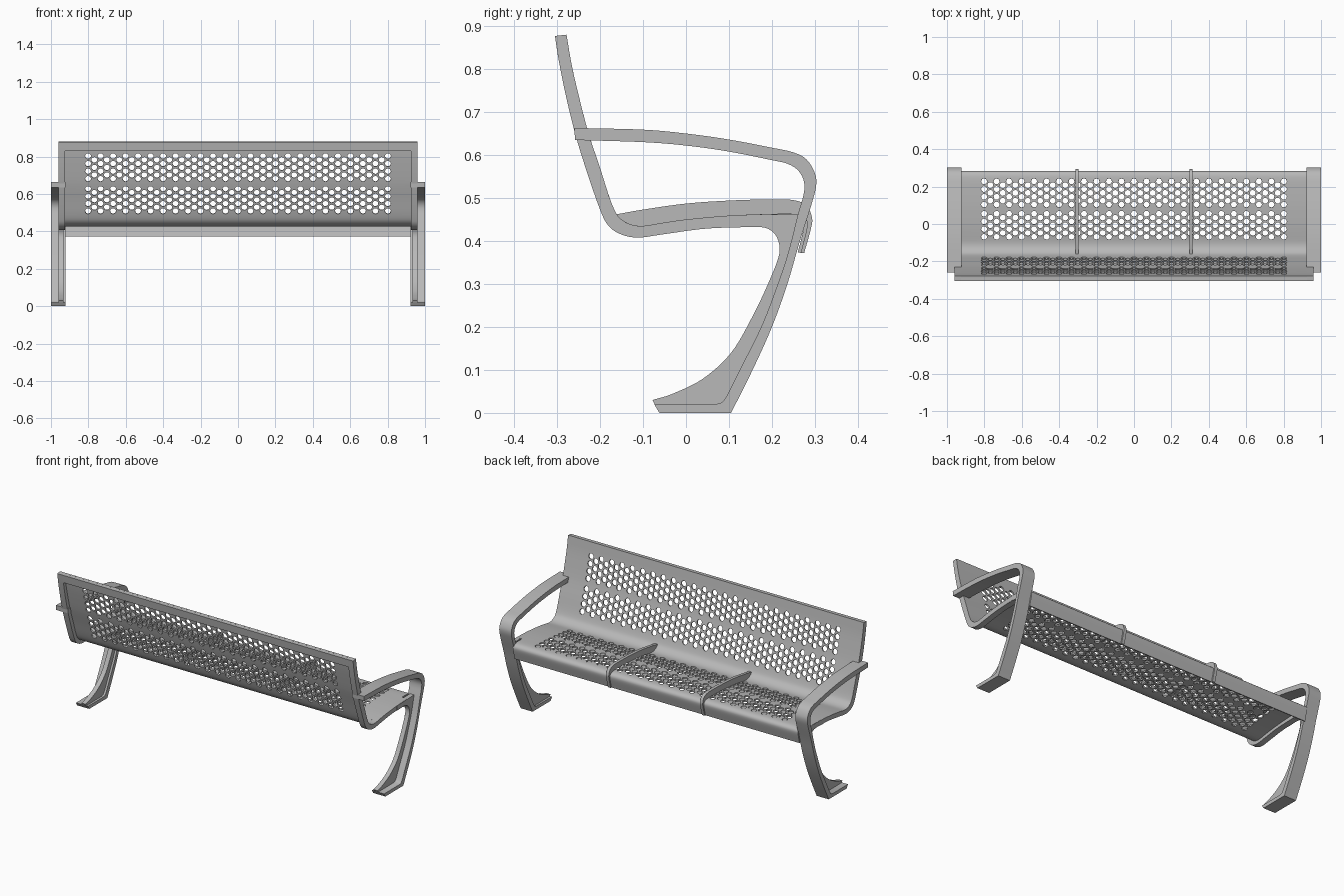
import bpy, bmesh, math
from mathutils import Vector

cube = bpy.data.objects.get("Cube")
if cube:
    bpy.data.objects.remove(cube, do_unlink=True)

steel = bpy.data.materials.new("grey_powder_coat")
steel.use_nodes = True
GREY = (0.48, 0.48, 0.48, 1)
steel.diffuse_color = GREY
steel.node_tree.nodes["Principled BSDF"].inputs["Base Color"].default_value = GREY


def spline(points, n=6):
    """Smooth polyline through (y, z) points."""
    p = [Vector(q) for q in points]
    p = [2 * p[0] - p[1]] + p + [2 * p[-1] - p[-2]]
    out = []
    for a, b, c, d in zip(p, p[1:], p[2:], p[3:]):
        for k in range(n):
            t = k / n
            out.append(0.5 * (2 * b + (c - a) * t + (2 * a - 5 * b + 4 * c - d) * t ** 2
                              + (3 * b - a - 3 * c + d) * t ** 3))
    return out + [p[-2]]


def finish(bm, name, thickness=0):
    mesh = bpy.data.meshes.new(name)
    bm.to_mesh(mesh)
    bm.free()
    mesh.materials.append(steel)
    obj = bpy.data.objects.new(name, mesh)
    bpy.context.collection.objects.link(obj)
    bpy.ops.object.select_all(action='DESELECT')
    obj.select_set(True)
    bpy.context.view_layer.objects.active = obj
    if thickness:
        mod = obj.modifiers.new("Solidify", 'SOLIDIFY')
        mod.thickness = thickness
        mod.offset = -1
        bpy.ops.object.modifier_apply(modifier=mod.name)
    bpy.ops.object.shade_smooth_by_angle(angle=math.radians(35))
    return obj


def extrude(name, outline, x0, x1):
    """Solid made from a side outline, spanning x0 to x1."""
    bm = bmesh.new()
    ends = [[bm.verts.new((x, q[0], q[1])) for q in outline] for x in (x0, x1)]
    for ring in ends:
        bm.faces.new(ring)
    n = len(outline)
    for i in range(n):
        j = (i + 1) % n
        bm.faces.new((ends[0][i], ends[0][j], ends[1][j], ends[1][i]))
    bmesh.ops.recalc_face_normals(bm, faces=bm.faces)
    return finish(bm, name)


# Shared side curves: seat surface, rail underside, leg and arm
inner = [(-.278, .88), (-.266, .81), (-.25, .74), (-.228, .655), (-.2, .57), (-.172, .485),
         (-.15, .45), (-.11, .435), (-.05, .443), (0, .45), (.1, .459), (.2, .463)]
outer = [(-.305, .877), (-.296, .82), (-.28, .74), (-.258, .65), (-.232, .565), (-.2, .473),
         (-.18, .435), (-.15, .415), (-.11, .408), (-.05, .416), (.05, .429), (.17, .433)]
lip = [(.25, .463), (.275, .455), (.283, .435), (.268, .372)]

rail = spline(outer) + spline(inner)[::-1]

leg_front = [(.105, 0), (.155, .1), (.2, .2), (.236, .3), (.265, .4), (.292, .485), (.303, .53),
             (.299, .56), (.28, .59), (.25, .606), (.2, .617), (.1, .636), (0, .65),
             (-.1, .659), (-.26, .663)]
leg_back = [(-.258, .635), (-.1, .63), (0, .622), (.1, .608), (.2, .588), (.235, .58),
            (.26, .565), (.274, .54), (.274, .51), (.26, .46), (.237, .37), (.21, .29),
            (.175, .2), (.125, .1), (.09, .032), (.07, .02)]
flange = [(-.062, 0)] + spline(leg_front) + spline(leg_back) + [(-.074, .02)]

web_edge = [(-.078, .03), (-.03, .045), (.04, .08), (.105, .14), (.155, .225), (.195, .31),
            (.217, .37), (.213, .405), (.195, .426), (.165, .433), (.1, .431)]
web = spline(web_edge) + [(.1, .459), (.265, .463)] + spline(
    [(.265, .46), (.242, .37), (.18, .2), (.13, .1), (.092, .03), (.07, .018)]) + [(-.072, .018)]

for side, s in (("left", 1), ("right", -1)):
    extrude(side + "_side_rail", rail, s * .925, s * .96)
    extrude(side + "_leg_and_armrest", flange, s * .922, s)
    extrude(side + "_leg_web", web, s * .934, s * .961)

# Bar behind the top edge of the backrest
extrude("top_rail", [(-.305, .877), (-.279, .879), (-.271, .832), (-.298, .83)], -.926, .926)

# Low seat dividers wrapping over the front lip
surface = spline(inner + lip)
divider_top = [(-.162, .462), (-.1, .473), (0, .487), (.1, .494), (.2, .497), (.25, .495),
               (.28, .483), (.293, .455), (.291, .43), (.275, .372)]
under = [q for q in surface if q[0] > -.157]
for side, s in (("left", 1), ("right", -1)):
    extrude(side + "_seat_divider", spline(divider_top) + under[::-1],
            s * .305 - .009, s * .305 + .009)

# Perforated sheet: a half-pitch grid bent along the seat surface
lengths = [0]
for a, b in zip(surface, surface[1:]):
    lengths.append(lengths[-1] + (b - a).length)


def bend(x, s):
    i = 0
    while i < len(lengths) - 2 and lengths[i + 1] < s:
        i += 1
    t = (s - lengths[i]) / (lengths[i + 1] - lengths[i])
    q = surface[i].lerp(surface[i + 1], t)
    return (x, q[0], q[1])


COLS, PITCH_X, PITCH_S, RADIUS = 49, .0334, .0415, .0155
centres = []
for axis, value in ((1, .743), (1, .57), (0, -.0075), (0, .166)):
    near = [i for i, q in enumerate(surface) if axis == 1 or q[1] < .48]
    i = min(near, key=lambda k: abs(surface[k][axis] - value))
    q, r = surface[i], surface[i + 1]
    centres.append(lengths[i] + (value - q[axis]) / (r[axis] - q[axis])
                   * (lengths[i + 1] - lengths[i]))

rows, group_rows = [0.0], []


def fill_to(end):
    start = rows[-1]
    n = max(1, math.ceil((end - start) / .01))
    rows.extend(start + (end - start) * (k + 1) / n for k in range(n))


for c in centres:
    fill_to(c - 2 * PITCH_S)
    group_rows.append(len(rows) - 1)
    rows.extend(c + (k - 3) * PITCH_S / 2 for k in range(8))
fill_to(lengths[-1])
xs = [-.925] + [k * PITCH_X / 2 for k in range(-COLS, COLS + 1)] + [.925]

bm = bmesh.new()
grid = [[bm.verts.new(bend(x, s)) for s in rows] for x in xs]
taken = set()
ring_cells = [(2, 1), (2, 2), (1, 2), (0, 2), (0, 1), (0, 0), (1, 0), (2, 0)]
for j0 in group_rows:
    for c in range(COLS):
        i = 1 + 2 * c
        odd = c % 2
        for m in range(4 - odd):
            j = j0 + 2 * m + odd
            hole = []
            for k in range(16):
                a = math.tau * k / 16
                hole.append(bm.verts.new(bend(xs[i + 1] + RADIUS * math.cos(a),
                                              rows[j + 1] + RADIUS * math.sin(a))))
            edge = [grid[i + u][j + v] for u, v in ring_cells]
            for k in range(8):
                bm.faces.new((edge[k], edge[(k + 1) % 8], hole[(2 * k + 2) % 16],
                              hole[2 * k + 1], hole[2 * k]))
            taken.update((i + u, j + v) for u in (0, 1) for v in (0, 1))
for i in range(len(xs) - 1):
    for j in range(len(rows) - 1):
        if (i, j) not in taken:
            bm.faces.new((grid[i][j], grid[i + 1][j], grid[i + 1][j + 1], grid[i][j + 1]))
bmesh.ops.delete(bm, geom=[v for v in bm.verts if not v.link_faces], context='VERTS')
finish(bm, "perforated_seat_and_back", .008)
